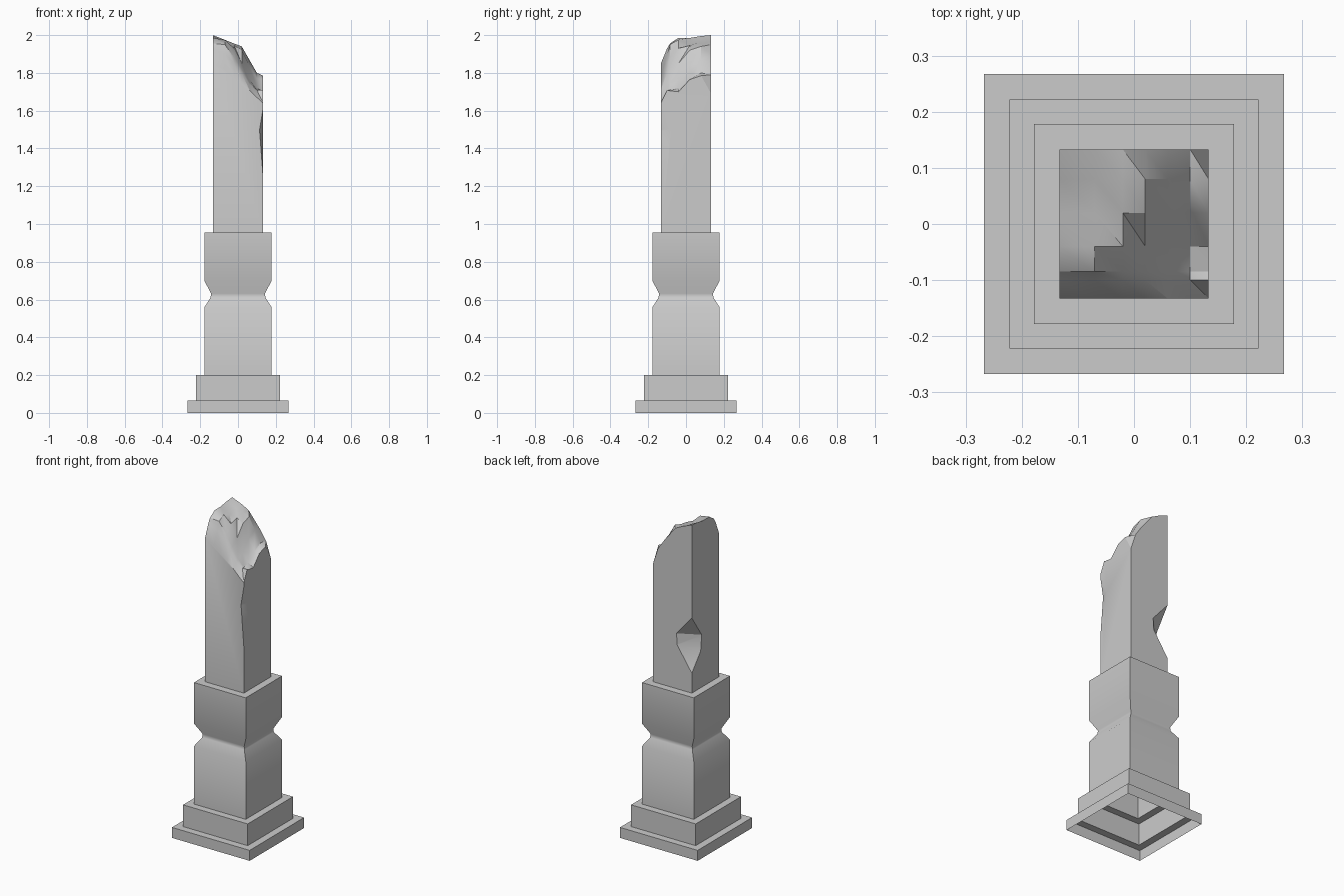
import bpy, bmesh, math

if "Cube" in bpy.data.objects:
    bpy.data.objects.remove(bpy.data.objects["Cube"])


def make_object(name, bm, angle):
    bmesh.ops.recalc_face_normals(bm, faces=bm.faces)
    mesh = bpy.data.meshes.new(name)
    bm.to_mesh(mesh)
    bm.free()
    ob = bpy.data.objects.new(name, mesh)
    bpy.context.collection.objects.link(ob)
    activate(ob)
    bpy.ops.object.shade_smooth_by_angle(angle=math.radians(angle))
    return ob


def activate(ob):
    bpy.ops.object.select_all(action='DESELECT')
    ob.select_set(True)
    bpy.context.view_layer.objects.active = ob


def chip(ob, points):
    """Break a convex chip out of an object."""
    bm = bmesh.new()
    verts = [bm.verts.new(p) for p in points]
    bmesh.ops.convex_hull(bm, input=verts)
    cutter = make_object("chip_cutter", bm, 30)
    cutter.hide_render = True
    mod = ob.modifiers.new("chip", 'BOOLEAN')
    mod.operation = 'DIFFERENCE'
    mod.solver = 'EXACT'
    mod.object = cutter
    activate(ob)
    bpy.ops.object.modifier_apply(modifier=mod.name)
    bpy.data.objects.remove(cutter)


# Stepped base and notched block: square profile, open underneath
H = 0.133
Z0 = 0.955
profile = [(0.267, 0), (0.267, 0.065), (0.222, 0.065), (0.222, 0.2),
           (0.178, 0.2), (0.178, 0.56), (0.145, 0.61), (0.143, 0.632),
           (0.178, 0.70), (0.178, Z0), (H, Z0)]
bm = bmesh.new()
rings = [[bm.verts.new((sx * r, sy * r, z))
          for sx, sy in ((-1, -1), (1, -1), (1, 1), (-1, 1))] for r, z in profile]
for a, b in zip(rings, rings[1:]):
    for i in range(4):
        j = (i + 1) % 4
        bm.faces.new((a[i], a[j], b[j], b[i]))
make_object("pedestal", bm, 60)

# Shaft with a broken top: heights listed front to back, left to right
xs = [-H, -0.07, -0.02, 0.02, 0.06, 0.1, H]
ys = [-H, -0.1, -0.085, -0.04, 0.02, 0.08, H]
heights = [
    [1.85, 1.82, 1.77, 1.74, 1.71, 1.67, 1.64],
    [1.93, 1.90, 1.85, 1.80, 1.74, 1.71, 1.71],
    [1.955, 1.95, 1.88, 1.82, 1.75, 1.71, 1.705],
    [1.985, 1.975, 1.93, 1.85, 1.77, 1.72, 1.70],
    [1.985, 1.95, 1.945, 1.92, 1.84, 1.77, 1.765],
    [1.995, 1.965, 1.955, 1.94, 1.87, 1.80, 1.785],
    [2.0, 1.975, 1.95, 1.90, 1.85, 1.79, 1.69]]
bm = bmesh.new()
n = len(xs)
top = [[bm.verts.new((x, y, heights[j][i])) for i, x in enumerate(xs)]
       for j, y in enumerate(ys)]
for j in range(n - 1):
    for i in range(n - 1):
        a, b, c, d = top[j][i], top[j][i + 1], top[j + 1][i + 1], top[j + 1][i]
        bm.faces.new((a, b, d))
        bm.faces.new((b, c, d))
bottom = [bm.verts.new((x, y, Z0)) for x, y in ((-H, -H), (H, -H), (H, H), (-H, H))]
sides = [top[0], [r[-1] for r in top], top[-1][::-1], [r[0] for r in top][::-1]]
for k, edge in enumerate(sides):
    bm.faces.new([bottom[k], bottom[(k + 1) % 4]] + edge[::-1])
bm.faces.new(bottom[::-1])
shaft = make_object("broken_shaft", bm, 30)

# Deep chip in the back left edge
chip(shaft, [(-0.14, 0.14, 1.44), (-0.14, 0.14, 1.06), (-0.02, 0.14, 1.30),
             (-0.025, 0.14, 1.23), (-0.14, 0.03, 1.28), (-0.14, 0.04, 1.18),
             (-0.25, 0.25, 1.25)])
# Shallow chip in the front right edge
chip(shaft, [(0.135, -0.135, 1.63), (0.135, -0.135, 1.21), (0.113, -0.136, 1.50),
             (0.136, -0.07, 1.50), (0.136, -0.08, 1.40), (0.25, -0.25, 1.45)])

# Leave the shaft open below, like the pedestal
bm = bmesh.new()
bm.from_mesh(shaft.data)
under = [f for f in bm.faces if all(abs(v.co.z - Z0) < 1e-4 for v in f.verts)]
bmesh.ops.delete(bm, geom=under, context='FACES')
bm.to_mesh(shaft.data)
bm.free()
activate(shaft)
bpy.ops.object.shade_smooth_by_angle(angle=math.radians(30))
